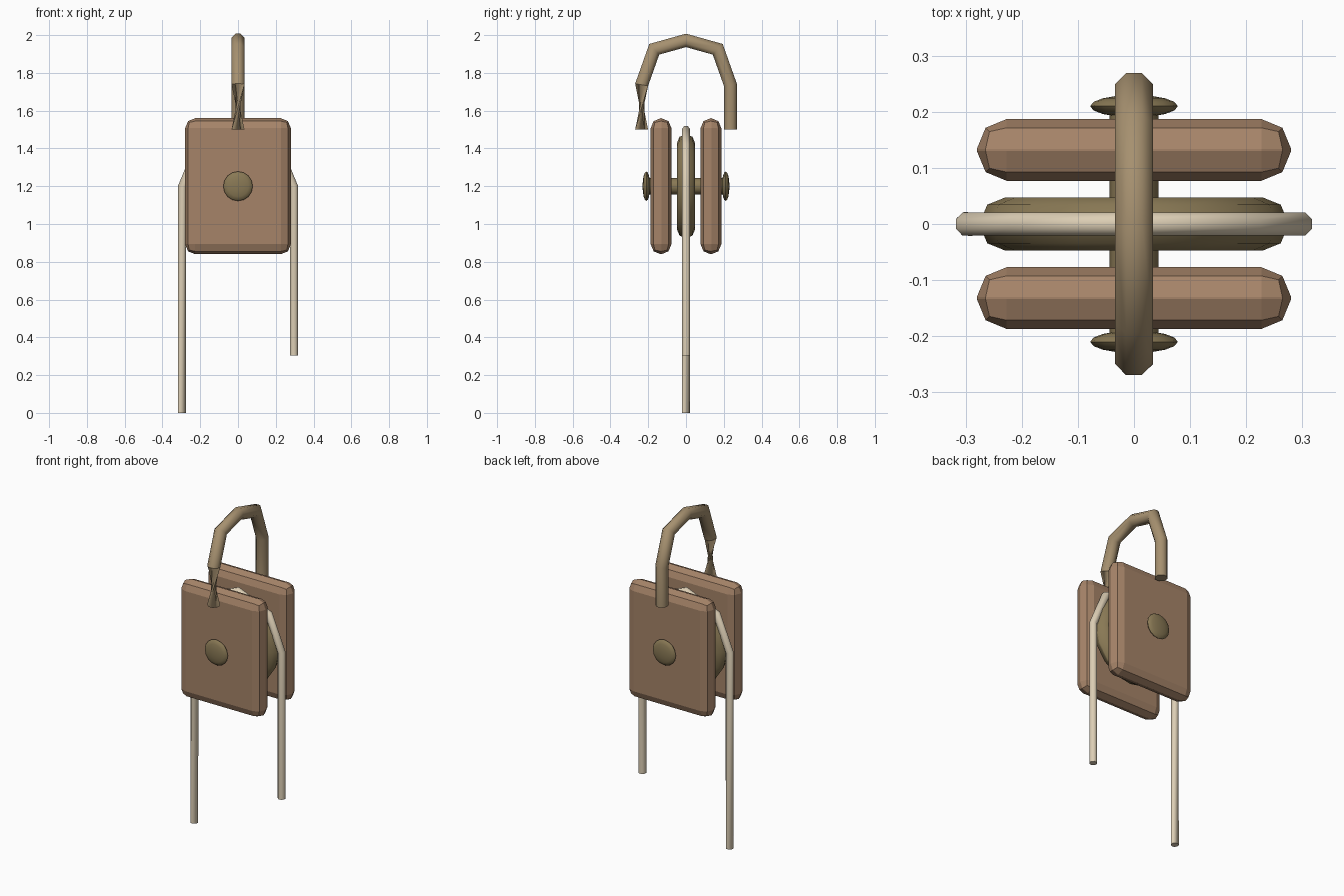
import bpy, bmesh, math
from mathutils import Vector, Matrix

if "Cube" in bpy.data.objects:
    bpy.data.objects.remove(bpy.data.objects["Cube"])

AXLE_Z = 1.2


def material(name, r, g, b):
    mat = bpy.data.materials.new(name)
    mat.use_nodes = True
    mat.diffuse_color = (r, g, b, 1)
    mat.node_tree.nodes["Principled BSDF"].inputs["Base Color"].default_value = (r, g, b, 1)
    return mat


wood = material("wood", 0.38, 0.23, 0.14)
brass = material("brass", 0.25, 0.19, 0.09)
iron = material("shackle_metal", 0.38, 0.28, 0.16)
fibre = material("rope_fibre", 0.72, 0.62, 0.46)


def finish(name, bm, mat, angle=None):
    bmesh.ops.recalc_face_normals(bm, faces=bm.faces)
    mesh = bpy.data.meshes.new(name)
    bm.to_mesh(mesh)
    bm.free()
    mesh.materials.append(mat)
    obj = bpy.data.objects.new(name, mesh)
    bpy.context.collection.objects.link(obj)
    if angle:
        bpy.ops.object.select_all(action="DESELECT")
        obj.select_set(True)
        bpy.context.view_layer.objects.active = obj
        bpy.ops.object.shade_smooth_by_angle(angle=math.radians(angle))
    return obj


def bevel(obj, width):
    mod = obj.modifiers.new("rounded_edges", "BEVEL")
    mod.width = width
    mod.segments = 2
    mod.limit_method = "ANGLE"
    mod.angle_limit = math.radians(40)


def cylinder(name, radius, depth, sides, mat):
    bm = bmesh.new()
    place = Matrix.Translation((0, 0, AXLE_Z)) @ Matrix.Rotation(math.pi / 2, 4, "X")
    bmesh.ops.create_cone(bm, cap_ends=True, segments=sides, radius1=radius,
                          radius2=radius, depth=depth, matrix=place)
    return finish(name, bm, mat, 35)


def tube(name, path, normal, radius, sides, mat, start_twist):
    """Sweep a ring along a planar path, turning the first ring by start_twist."""
    bm = bmesh.new()
    points = [Vector(p) for p in path]
    rings = []
    for i, p in enumerate(points):
        before = (p - points[max(i - 1, 0)]).normalized()
        after = (points[min(i + 1, len(points) - 1)] - p).normalized()
        tangent = (before + after).normalized()
        side = tangent.cross(normal)
        # Widen mitred rings so each straight run keeps its thickness
        mitre = 1 / max(tangent.dot(after), tangent.dot(before))
        ring = []
        for k in range(sides):
            a = 2 * math.pi * (k + 0.5) / sides + (start_twist if i == 0 else 0)
            ring.append(bm.verts.new(p + radius * (side * math.cos(a) * mitre
                                                   + normal * math.sin(a))))
        rings.append(ring)
    for lower, upper in zip(rings, rings[1:]):
        for k in range(sides):
            n = (k + 1) % sides
            bm.faces.new((lower[k], lower[n], upper[n], upper[k]))
    bm.faces.new(rings[0])
    bm.faces.new(rings[-1])
    return finish(name, bm, mat, 50)


# Wooden cheeks and axle caps, front and back
for label, s in (("front", -1), ("back", 1)):
    bm = bmesh.new()
    bmesh.ops.create_cube(bm, size=1, matrix=Matrix.Translation((0, s * 0.132, AXLE_Z))
                          @ Matrix.Diagonal((0.56, 0.11, 0.72, 1)))
    bevel(finish(label + "_cheek", bm, wood), 0.053)

    bm = bmesh.new()
    bmesh.ops.create_uvsphere(bm, u_segments=16, v_segments=8, radius=1,
                              matrix=Matrix.Translation((0, s * 0.21, AXLE_Z))
                              @ Matrix.Diagonal((0.078, 0.02, 0.078, 1))
                              @ Matrix.Rotation(math.pi / 2, 4, "X"))
    finish(label + "_axle_cap", bm, brass, 60)

# Pulley wheel and its axle
bevel(cylinder("wheel", 0.275, 0.095, 16, brass), 0.045)
cylinder("axle", 0.044, 0.41, 12, brass)

# Rope over the wheel, with one longer end
R = 0.296
arc = [(R * math.cos(a), 0, AXLE_Z + R * math.sin(a))
       for a in (math.pi * (1 - i / 4) for i in range(5))]
tube("rope", [(-R, 0, 0)] + arc + [(R, 0, 0.305)], Vector((0, 1, 0)),
     0.0225, 8, fibre, 0.9)

# Hanging shackle, twisted at its front foot
half = [(0, -0.235, 1.5), (0, -0.235, 1.737), (0, -0.168, 1.925)]
mirrored = [(x, -y, z) for x, y, z in reversed(half)]
tube("shackle", half + [(0, 0, 1.972)] + mirrored, Vector((1, 0, 0)),
     0.037, 8, iron, 2.36)
